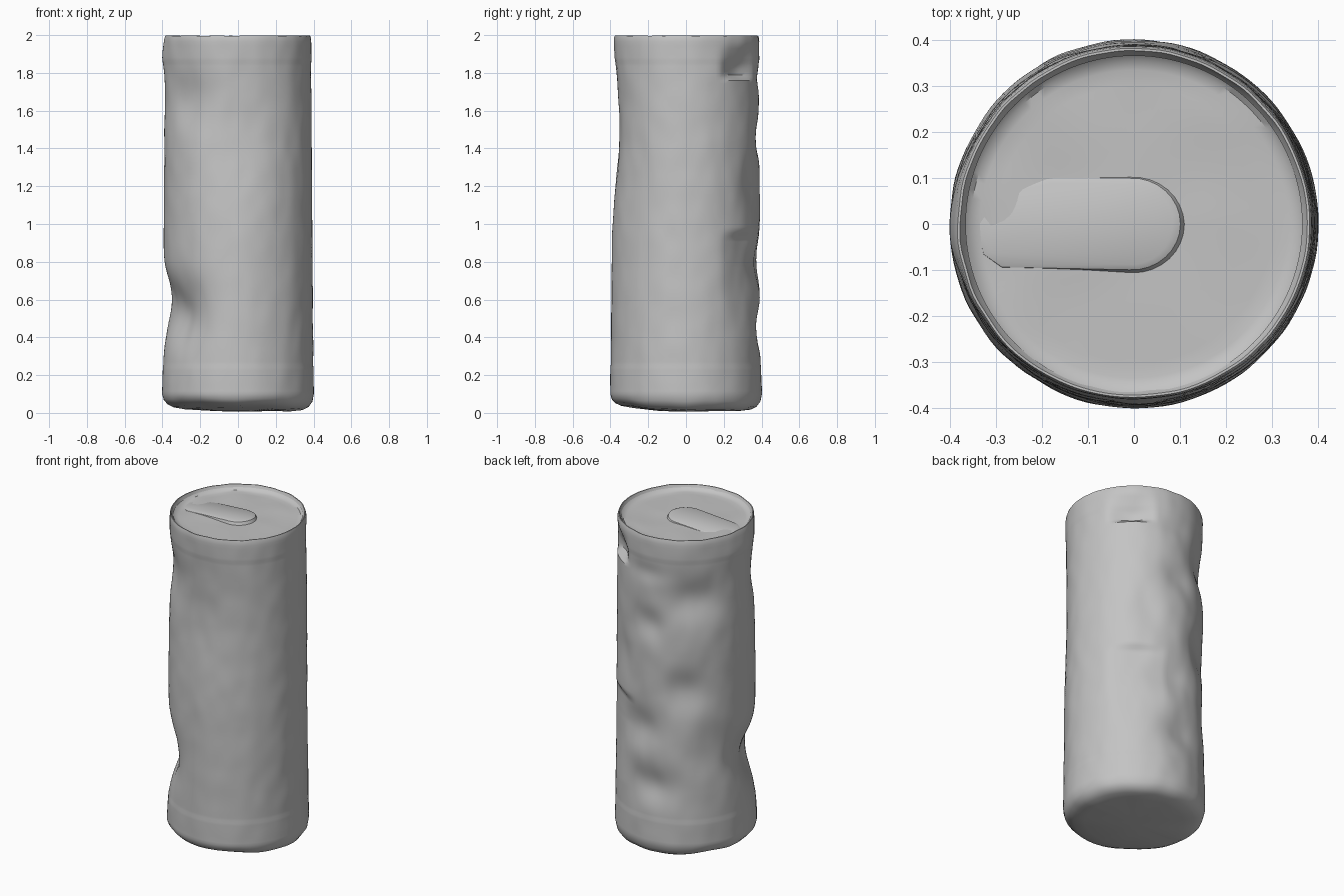
import bpy, bmesh
from math import sin, cos, pi, radians, exp, hypot
from mathutils import Vector, noise

cube = bpy.data.objects.get("Cube")
if cube:
    bpy.data.objects.remove(cube, do_unlink=True)

SEGS = 120

# One plain grey for the whole can
grey = bpy.data.materials.new("plain_grey")
grey.use_nodes = True
COLOUR = (0.55, 0.55, 0.55, 1)
grey.diffuse_color = COLOUR
grey.node_tree.nodes["Principled BSDF"].inputs["Base Color"].default_value = COLOUR

# Soft dents: angle, height, depth, angular spread, height spread
DENTS = [
    (212, 0.52, 0.085, 28, 0.17), (180, 0.6, 0.04, 20, 0.14),
    (225, 1.66, 0.035, 22, 0.15), (272, 1.5, 0.038, 32, 0.35),
    (132, 1.62, 0.04, 24, 0.13), (125, 1.05, 0.035, 20, 0.13),
    (92, 1.45, 0.025, 16, 0.1), (85, 0.8, 0.03, 20, 0.12),
    (95, 0.45, 0.035, 20, 0.11), (148, 0.7, 0.02, 18, 0.18),
    (62, 1.2, 0.015, 14, 0.15), (315, 1.3, 0.008, 22, 0.4),
    (90, 1.77, 0.012, 18, 0.06), (180, 1.88, -0.012, 20, 0.08),
]
# Creased pockets: angle, half width, crease height, other end, depth
POCKETS = [(48, 20, 1.765, 1.95, 0.045), (53, 24, 0.97, 0.4, 0.025)]


def turn(a, b):
    return (a - b + 180) % 360 - 180


def wall_radius(deg, z):
    r = 0.4 - 0.007 * z
    for angle, height, depth, spread, tall in DENTS:
        r -= depth * exp(-(turn(deg, angle) / spread) ** 2 - ((z - height) / tall) ** 2)
    for angle, half, crease, end, depth in POCKETS:
        t = (z - crease) / (end - crease)
        side = abs(turn(deg, angle)) / half
        if 0 < t < 1 and side < 1:
            r -= depth * cos(side * pi / 2) * min(1, t * 12) * min(1, 1.5 * (1 - t))
    # shallow seam lines near both ends
    if z > 1.86 or z < 0.24:
        r += 0.002
    a = radians(deg)
    r += 0.003 * noise.noise(Vector((cos(a) * 5, sin(a) * 5, z * 7)))
    return r


def finish(bm, name, angle):
    bmesh.ops.recalc_face_normals(bm, faces=bm.faces)
    mesh = bpy.data.meshes.new(name)
    bm.to_mesh(mesh)
    bm.free()
    obj = bpy.data.objects.new(name, mesh)
    bpy.context.collection.objects.link(obj)
    mesh.materials.append(grey)
    bpy.ops.object.select_all(action='DESELECT')
    obj.select_set(True)
    bpy.context.view_layer.objects.active = obj
    bpy.ops.object.shade_smooth_by_angle(angle=radians(angle))


def lathe(name, rings, point):
    """Join rings of points, with a single vertex closing each end that has radius zero."""
    bm = bmesh.new()
    loops = []
    for ring in rings:
        if ring[0] == 0:
            loops.append([bm.verts.new(point(0, *ring))] * SEGS)
        else:
            loops.append([bm.verts.new(point(360 * i / SEGS, *ring)) for i in range(SEGS)])
    for low, high in zip(loops, loops[1:]):
        for i in range(SEGS):
            j = (i + 1) % SEGS
            corners = list(dict.fromkeys((low[i], low[j], high[j], high[i])))
            if len(corners) > 2:
                bm.faces.new(corners)
    finish(bm, name, 35)


def body_point(deg, scale, z):
    a = radians(deg)
    r = wall_radius(deg, z) * scale
    x, y = r * cos(a), r * sin(a)
    if z < 0.1:     # uneven, slightly tilted base
        z += (0.1 - z) * (0.25 * max(0, -cos(a)) + 0.3 * max(0, -sin(a))) * scale ** 2
        z += 0.012 * scale * noise.noise(Vector((x * 5, y * 5, 3)))
    if z > 1.97:    # ragged rim
        z += 0.004 * noise.noise(Vector((x * 14, y * 14, 8)))
    return x, y, z


def lid_point(deg, r, z):
    x, y = r * cos(radians(deg)), r * sin(radians(deg))
    return x, y, z + 0.006 * noise.noise(Vector((x * 6, y * 6, 1))) * (r < 0.35)


# Body: base, rounded bottom corner, wall, thin rim
base = [(0, 0.006), (0.35, 0.008), (0.7, 0.01), (0.85, 0.016),
        (0.93, 0.032), (0.98, 0.06), (1, 0.1)]
wall = [(1, 0.1 + 0.0155 * i) for i in range(1, 120)]
rim = [(1, 1.965), (0.995, 1.985), (0.985, 1.997), (0.972, 1.997), (0.955, 1.98), (0.92, 1.96)]
lathe("can_body", base + wall + rim, body_point)

# Recessed lid, sloping in from the rim
lathe("lid", [(0.367, 1.982), (0.355, 1.971), (0.335, 1.966)] +
      [(0.335 * (1 - i / 10), 1.966) for i in range(1, 10)] + [(0, 1.966)], lid_point)

# Raised tab, round at one end and sinking into the lid at the other
bm = bmesh.new()
outline = [(0.115 * cos(a), 0.11 * sin(a)) for a in [pi * (i / 16 - 0.5) for i in range(17)]]
outline += [(-0.2, 0.11), (-0.34, 0.07), (-0.36, 0), (-0.34, -0.07), (-0.3, -0.1)]
levels = []
for inset, height in ((0, 1.955), (0.014, 1.982), (0.03, 1.988)):
    loop = []
    for x, y in outline:
        k = 1 - inset / hypot(x + 0.1, y)
        drop = 0.06 * max(0, -x - 0.03) + 0.09 * max(0, y)
        loop.append(bm.verts.new(((x + 0.1) * k - 0.1, y * k, height - drop)))
    levels.append(loop)
for low, high in zip(levels, levels[1:]):
    for i in range(len(outline)):
        j = (i + 1) % len(outline)
        bm.faces.new((low[i], low[j], high[j], high[i]))
bm.faces.new(levels[-1])
bm.faces.new(levels[0])
finish(bm, "pull_tab", 40)
